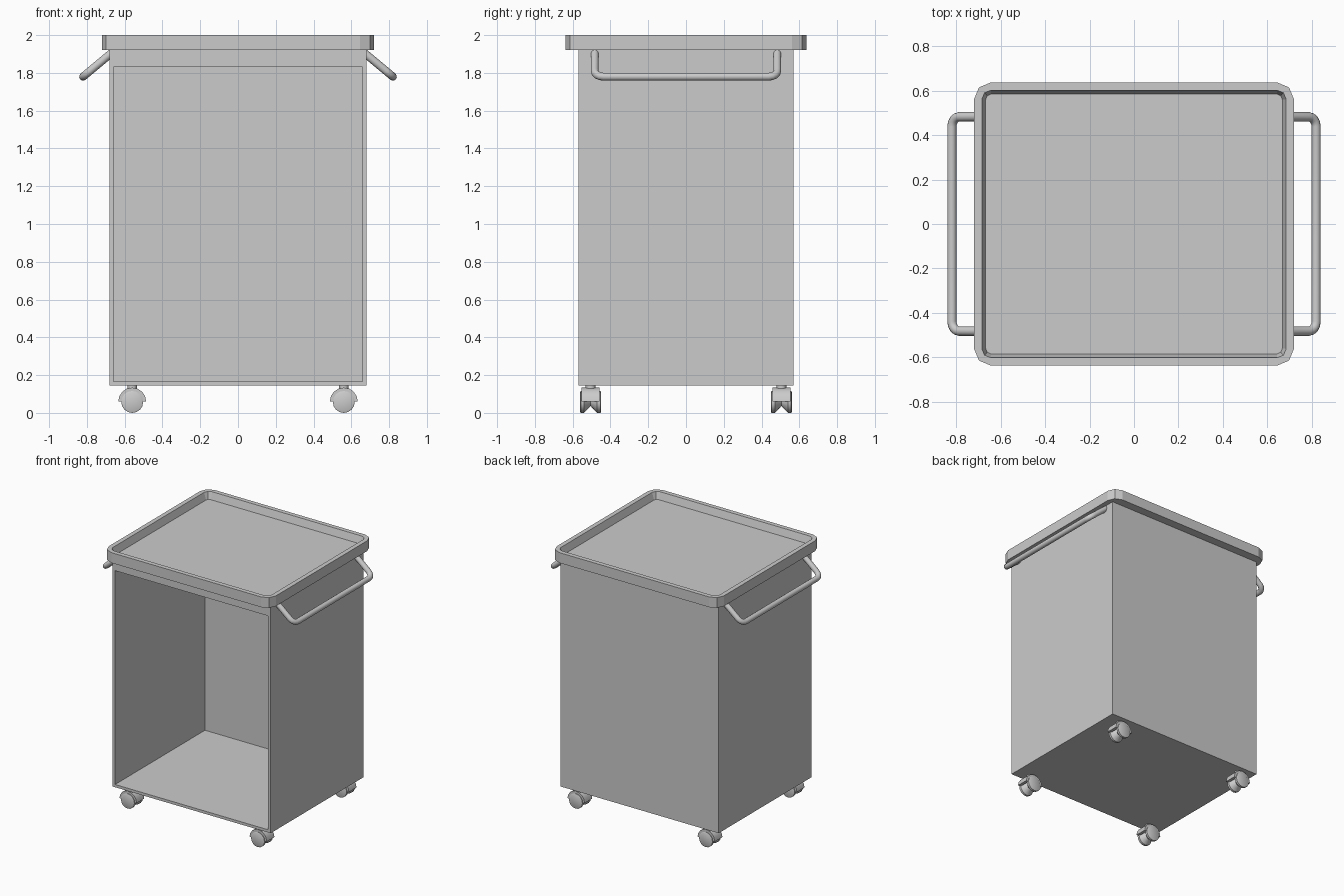
import bpy, bmesh, math
from mathutils import Vector, Matrix

old = bpy.data.objects.get("Cube")
if old:
    bpy.data.objects.remove(old, do_unlink=True)

GREY = (0.6, 0.6, 0.6, 1)
mat = bpy.data.materials.new("grey_metal")
mat.use_nodes = True
mat.diffuse_color = GREY
mat.node_tree.nodes["Principled BSDF"].inputs["Base Color"].default_value = GREY


def finish(name, bm, smooth=True):
    bmesh.ops.recalc_face_normals(bm, faces=bm.faces)
    mesh = bpy.data.meshes.new(name)
    bm.to_mesh(mesh)
    bm.free()
    mesh.materials.append(mat)
    obj = bpy.data.objects.new(name, mesh)
    bpy.context.collection.objects.link(obj)
    if smooth:
        bpy.ops.object.select_all(action="DESELECT")
        obj.select_set(True)
        bpy.context.view_layer.objects.active = obj
        bpy.ops.object.shade_smooth_by_angle(angle=math.radians(35))
    return obj


def loft(bm, rings, cap=True, closed=False):
    """Skin a list of point rings, with optional end caps."""
    vs = [[bm.verts.new(p) for p in ring] for ring in rings]
    n = len(vs[0])
    pairs = list(zip(vs, vs[1:])) + ([(vs[-1], vs[0])] if closed else [])
    for a, b in pairs:
        for i in range(n):
            j = (i + 1) % n
            bm.faces.new((a[i], a[j], b[j], b[i]))
    if cap:
        bm.faces.new(vs[0])
        bm.faces.new(vs[-1])


def rounded_rect(hx, hy, r, z, seg=2):
    pts = []
    for k, (sx, sy) in enumerate(((1, 1), (-1, 1), (-1, -1), (1, -1))):
        for i in range(seg + 1):
            a = math.pi / 2 * (k + i / seg)
            pts.append((sx * (hx - r) + r * math.cos(a),
                        sy * (hy - r) + r * math.sin(a), z))
    return pts


def circle_y(cx, cy, cz, r, y, n):
    return [(cx + r * math.sin(math.tau * i / n), cy + y,
             cz + r * math.cos(math.tau * i / n)) for i in range(n)]


# Cabinet: box with an open front, hollowed by inset and extrusion
bm = bmesh.new()
bmesh.ops.create_cube(bm, size=1, matrix=Matrix.Translation((0, 0, 1.0325))
                      @ Matrix.Diagonal((1.36, 1.14, 1.775, 1)))
bm.faces.ensure_lookup_table()
front = min(bm.faces, key=lambda f: f.calc_center_median().y)
bmesh.ops.inset_individual(bm, faces=[front], thickness=0.03)
for v in front.verts:
    if v.co.z > 1:
        v.co.z = 1.83
inner = bmesh.ops.extrude_discrete_faces(bm, faces=[front])["faces"][0]
for v in inner.verts:
    v.co.y = 0.535
finish("cabinet", bm, smooth=False)

# Tray top with raised rim
bm = bmesh.new()
loft(bm, [rounded_rect(0.72, 0.637, 0.075, 1.92),
          rounded_rect(0.72, 0.637, 0.075, 2.0),
          rounded_rect(0.685, 0.602, 0.04, 2.0),
          rounded_rect(0.668, 0.585, 0.025, 1.945)])
finish("tray_top", bm, smooth=False)

# Side handles: bent tubes sloping outward and down
for name, s in (("left_handle", 1), ("right_handle", -1)):
    top, low = Vector((s * 0.67, 0, 1.905)), Vector((s * 0.82, 0, 1.78))
    slope = (low - top).normalized()
    half, r = 0.483, 0.045
    path = [top + Vector((0, -half, 0))]
    for i in range(5):
        a = math.pi / 2 * i / 4
        path.append(low - slope * r * (1 - math.sin(a))
                    + Vector((0, -half + r * (1 - math.cos(a)), 0)))
    path += [Vector((p.x, -p.y, p.z)) for p in reversed(path)]
    normal = slope.cross(Vector((0, 1, 0)))
    rings = []
    for i, p in enumerate(path):
        t = (path[min(i + 1, len(path) - 1)] - path[max(i - 1, 0)]).normalized()
        side = t.cross(normal)
        rings.append([p + 0.021 * (math.cos(math.tau * k / 12) * normal
                                   + math.sin(math.tau * k / 12) * side)
                      for k in range(12)])
    bm = bmesh.new()
    loft(bm, rings)
    finish(name, bm)

# Casters: twin wheel with waisted middle, half-round hood and stem
for fb, sy in (("front", -1), ("back", 1)):
    for lr, sx in (("left", 1), ("right", -1)):
        x, y, z = sx * 0.56, sy * 0.505, 0.058
        tag = f"{fb}_{lr}_caster_"
        bm = bmesh.new()
        loft(bm, [circle_y(x, y, z, r, d, 16) for d, r in
                  ((-0.056, 0.05), (-0.052, 0.058), (-0.035, 0.058), (0, 0.022),
                   (0.035, 0.058), (0.052, 0.058), (0.056, 0.05))])
        finish(tag + "wheels", bm)

        bm = bmesh.new()
        rings = []
        for i in range(9):
            a = math.pi * i / 8
            rings.append([(x + r * math.cos(a), y + d, z + 0.002 + r * math.sin(a))
                          for r, d in ((0.05, -0.047), (0.074, -0.047),
                                       (0.074, 0.047), (0.05, 0.047))])
        loft(bm, rings)
        finish(tag + "hood", bm)

        bm = bmesh.new()
        bmesh.ops.create_cone(bm, cap_ends=True, segments=12, radius1=0.026,
                              radius2=0.026, depth=0.03,
                              matrix=Matrix.Translation((x, y, 0.135)))
        finish(tag + "stem", bm)
